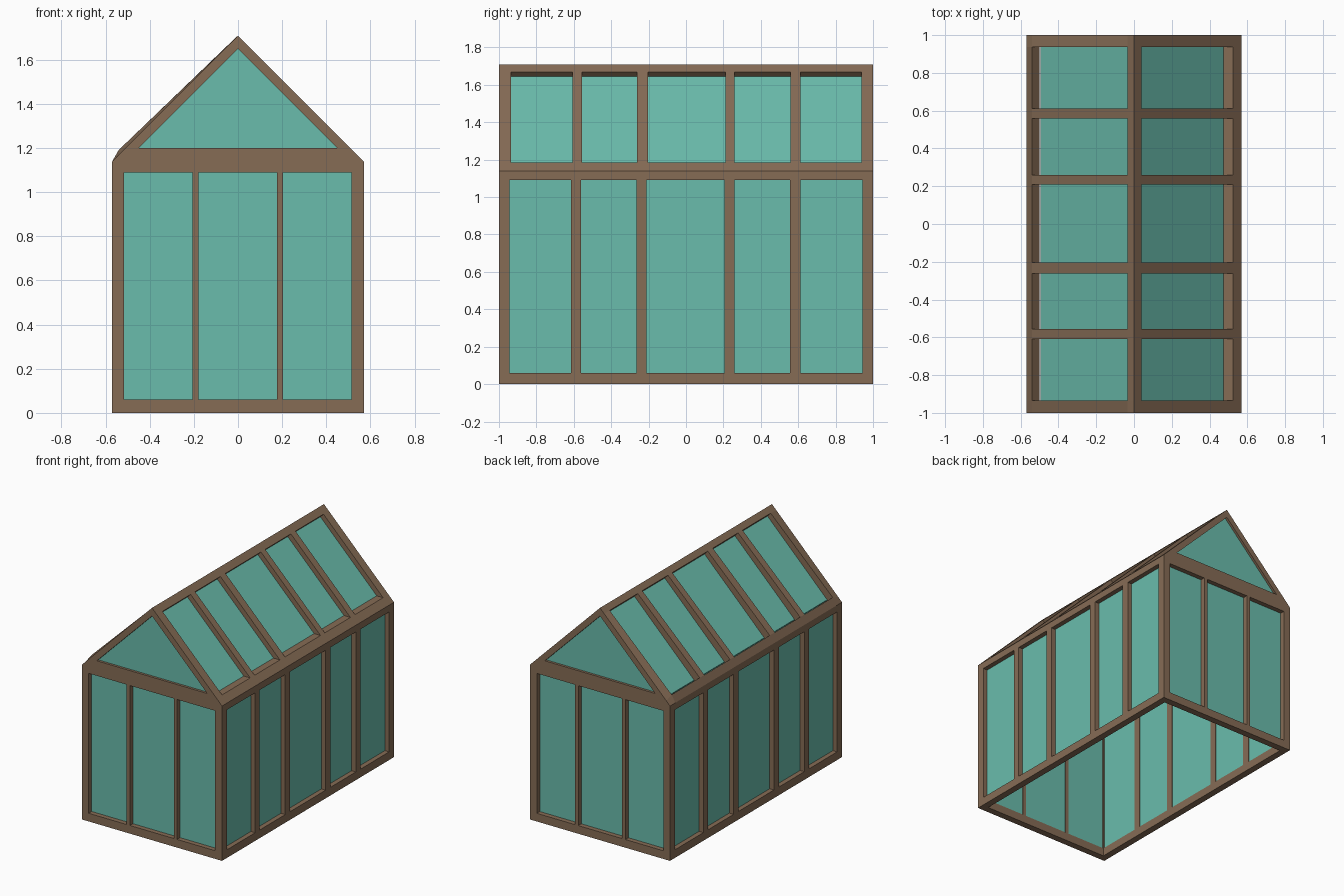
import bpy, bmesh, math

if "Cube" in bpy.data.objects:
    bpy.data.objects.remove(bpy.data.objects["Cube"])


def material(name, rgb):
    m = bpy.data.materials.new(name)
    m.diffuse_color = [((c / 255 + 0.055) / 1.055) ** 2.4 for c in rgb] + [1]
    m.use_nodes = True
    m.node_tree.nodes["Principled BSDF"].inputs["Base Color"].default_value = m.diffuse_color
    return m


WOOD = material("brown_timber", (134, 108, 85))
GLASS = material("green_glass", (106, 188, 172))


def finish(name, bm, mat):
    bmesh.ops.remove_doubles(bm, verts=bm.verts, dist=1e-5)
    bmesh.ops.recalc_face_normals(bm, faces=bm.faces)
    me = bpy.data.meshes.new(name)
    bm.to_mesh(me)
    bm.free()
    me.materials.append(mat)
    ob = bpy.data.objects.new(name, me)
    bpy.context.collection.objects.link(ob)
    return ob


def along_y(u, p):      # profile in x/z, swept along y
    return (p[0], u, p[1])


def along_x(u, p):      # profile in y/z, swept along x
    return (u, p[0], p[1])


def frame(name, us, rows, place, mitre=0.0):
    """Lattice frame: odd/odd cells are openings; rows hold (outer, inner) points."""
    bm = bmesh.new()
    lim = us[-1] - mitre
    nu, nv = len(us) - 1, len(rows) - 1
    vert = {}
    for i, u in enumerate(us):
        for j, (outer, inner) in enumerate(rows):
            vert[i, j, 0] = bm.verts.new(place(u, outer))
            vert[i, j, 1] = bm.verts.new(place(max(-lim, min(lim, u)), inner))

    def solid(i, j):
        return 0 <= i < nu and 0 <= j < nv and not (i % 2 and j % 2)

    for i in range(nu):
        for j in range(nv):
            if not solid(i, j):
                continue
            for k in (0, 1):
                bm.faces.new([vert[a, b, k] for a, b in
                              ((i, j), (i + 1, j), (i + 1, j + 1), (i, j + 1))])
            for di, dj, a, b in ((-1, 0, (i, j), (i, j + 1)),
                                 (1, 0, (i + 1, j), (i + 1, j + 1)),
                                 (0, -1, (i, j), (i + 1, j)),
                                 (0, 1, (i, j + 1), (i + 1, j + 1))):
                if not solid(i + di, j + dj):
                    bm.faces.new([vert[(*a, 0)], vert[(*b, 0)],
                                  vert[(*b, 1)], vert[(*a, 1)]])
    return finish(name, bm, WOOD)


def prism(name, pts, y0, y1, mat):
    """Polygon in x/z extruded from y0 to y1."""
    bm = bmesh.new()
    a = [bm.verts.new((x, y0, z)) for x, z in pts]
    b = [bm.verts.new((x, y1, z)) for x, z in pts]
    bm.faces.new(a)
    bm.faces.new(b)
    n = len(pts)
    for i in range(n):
        bm.faces.new([a[i], a[(i + 1) % n], b[(i + 1) % n], b[i]])
    return finish(name, bm, mat)


def rect(x0, x1, z0, z1):
    return [(x0, z0), (x1, z0), (x1, z1), (x0, z1)]


W, T = 0.57, 0.05
WALL_Z = (0, 0.06, 1.09, 1.14)
SIDE_Y = (-1, -0.944, -0.614, -0.562, -0.265, -0.21, 0.205, 0.26, 0.556, 0.612, 0.944, 1)
ROOF_Y = (-1, -0.935, -0.608, -0.556, -0.262, -0.203, 0.21, 0.26, 0.558, 0.612, 0.938, 1)
FRONT_X = (-W, -0.516, -0.207, -0.18, 0.177, 0.204, 0.514, W)

# Side walls
for s, label in ((1, "right"), (-1, "left")):
    rows = [((s * W, z), (s * (W - T), z)) for z in WALL_Z]
    frame(label + "_wall_frame", SIDE_Y, rows, along_y, T)
    xs = sorted((s * 0.535, s * 0.525))
    prism(label + "_wall_glass", rect(*xs, 0.03, 1.11), -0.965, 0.965, GLASS)

# End walls with gables
for s, label in ((-1, "front"), (1, "back")):
    rows = [((s, z), (s * (1 - T), z)) for z in WALL_Z]
    frame(label + "_wall_frame", FRONT_X, rows, along_x, T)
    prism(label + "_wall_glass", rect(-0.53, 0.53, 0.03, 1.11), s * 0.965, s * 0.956, GLASS)
    prism(label + "_gable_beam", [(-0.51, 1.14), (0.51, 1.14), (0.45, 1.2), (-0.45, 1.2)],
          s, s * (1 - T), WOOD)
    prism(label + "_gable_glass", [(-0.46, 1.19), (0.46, 1.19), (0, 1.65)],
          s * 0.982, s * 0.972, GLASS)

# Roof slopes
frame("right_roof_frame", ROOF_Y,
      [((0, 1.71), (0, 1.65)), ((0.04, 1.67), (0.01, 1.64)),
       ((0.525, 1.185), (0.465, 1.185)), ((W, 1.14), (0.51, 1.14))], along_y)
left = frame("left_roof_frame", ROOF_Y,
             [((0, 1.71), (0, 1.65)), ((-0.035, 1.677), (-0.005, 1.645)),
              ((-0.54, 1.192), (-0.5, 1.15)), ((-W, 1.14), (-0.51, 1.14))], along_y)
# The left slope bulges slightly between its two ends
for v in left.data.vertices:
    if abs(v.co.y) > 0.99:
        v.co.z = min(v.co.z, 1.71 + v.co.x)

for s, label in ((1, "right"), (-1, "left")):
    prism(label + "_roof_glass",
          [(0, 1.658), (s * 0.495, 1.163), (s * 0.495, 1.157), (0, 1.652)],
          -0.96, 0.96, GLASS)
